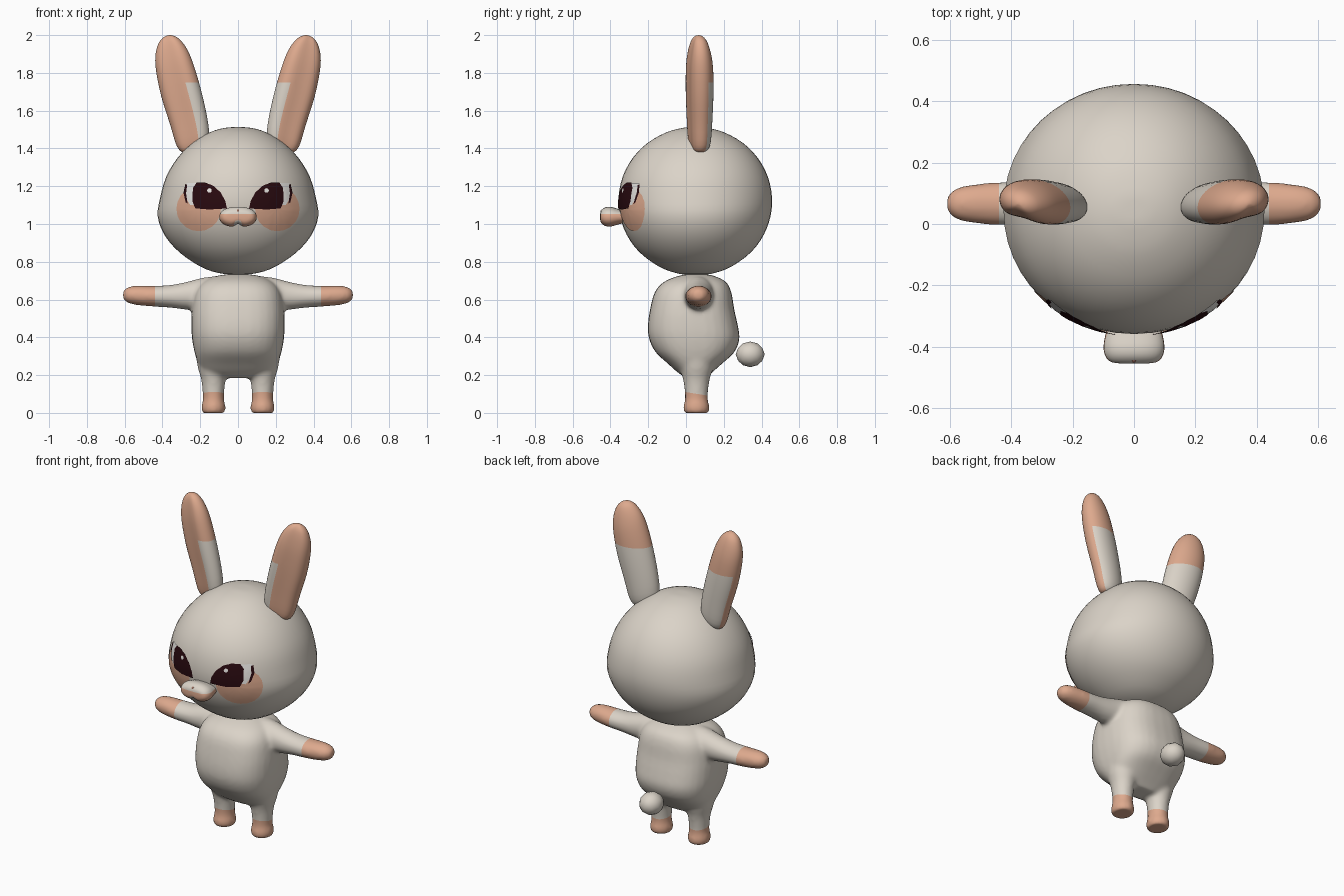
import bpy, bmesh, math
from mathutils import Vector
from mathutils.bvhtree import BVHTree

if "Cube" in bpy.data.objects:
    bpy.data.objects.remove(bpy.data.objects["Cube"])


def material(name, rgb):
    m = bpy.data.materials.new(name)
    m.diffuse_color = (*rgb, 1)
    m.use_nodes = True
    m.node_tree.nodes["Principled BSDF"].inputs["Base Color"].default_value = m.diffuse_color
    return m


CREAM = material("cream fur", (0.71, 0.655, 0.58))
PEACH = material("peach", (0.73, 0.40, 0.27))
DARK = material("dark brown", (0.022, 0.003, 0.005))
WHITE = material("white", (0.85, 0.83, 0.80))
NOSE = material("nose brown", (0.30, 0.14, 0.10))


def spline(rings, sub):
    """Catmull-Rom resampling of rings, each a tuple of vectors."""
    out = []
    for i in range(len(rings) - 1):
        p = [rings[max(0, min(len(rings) - 1, i + k))] for k in (-1, 0, 1, 2)]
        for j in range(sub):
            t = j / sub
            out.append([0.5 * (2 * b + (c - a) * t + (2 * a - 5 * b + 4 * c - d) * t * t
                        + (3 * b - a - 3 * c + d) * t ** 3) for a, b, c, d in zip(*p)])
    return out + [list(rings[-1])]


def loft(bm, rings, n=32, power=2.0, sub=3, dent=0.0, peach_angle=None):
    """Closed skin over rings of (centre, half axis u, half axis v)."""
    rings = spline([tuple(Vector(x) for x in r) for r in rings], sub)
    loops = []
    for c, u, v in rings:
        loop = []
        for k in range(n):
            a = 2 * math.pi * k / n
            cs, sn = math.cos(a), math.sin(a)
            x = math.copysign(abs(cs) ** (2 / power), cs)
            y = math.copysign(abs(sn) ** (2 / power), sn)
            y *= 1 - dent * max(0, math.cos(a - 4.95)) ** 5
            loop.append(bm.verts.new(c + u * x + v * y))
        loops.append(loop)
    for p, q in zip(loops, loops[1:]):
        for k in range(n):
            f = bm.faces.new((p[k], p[(k + 1) % n], q[(k + 1) % n], q[k]))
            if peach_angle is not None:
                a = 2 * math.pi * (k + 0.5) / n
                f.material_index = int(math.cos(a - peach_angle) > 0.34)
    bm.faces.new(loops[0][::-1])
    bm.faces.new(loops[-1])


def cut(bm, co, no):
    bmesh.ops.bisect_plane(bm, geom=bm.verts[:] + bm.edges[:] + bm.faces[:],
                           plane_co=co, plane_no=no)


def finish(name, bm, mats, closed=True):
    if closed:
        bmesh.ops.recalc_face_normals(bm, faces=bm.faces[:])
    me = bpy.data.meshes.new(name)
    bm.to_mesh(me)
    bm.free()
    for m in mats:
        me.materials.append(m)
    me.shade_smooth()
    ob = bpy.data.objects.new(name, me)
    bpy.context.collection.objects.link(ob)
    return ob


# Head: rings of z and half width, round from the side
bm = bmesh.new()
head_rows = [(0.7305, 0.02), (0.742, 0.11), (0.775, 0.20), (0.85, 0.31), (0.94, 0.388),
             (1.04, 0.425), (1.14, 0.412), (1.25, 0.38), (1.35, 0.32), (1.43, 0.24),
             (1.485, 0.15), (1.508, 0.075), (1.513, 0.02)]
loft(bm, [((0, 0.049, z), (w, 0, 0),
           (0, 0.407 * math.sqrt(max(0.003, 1 - ((z - 1.121) / 0.393) ** 2)), 0))
          for z, w in head_rows], n=48, power=2.05)
bmesh.ops.recalc_face_normals(bm, faces=bm.faces[:])
head_tree = BVHTree.FromBMesh(bm)
finish("head", bm, [CREAM])


def patch(name, outline, mat, lift, side):
    """Thin plate laid over the front of the head."""
    pts = []
    for (x0, z0), (x1, z1) in zip(outline, outline[1:] + outline[:1]):
        pts += [(x0 + (x1 - x0) * j / 3, z0 + (z1 - z0) * j / 3) for j in range(3)]
    cx = sum(p[0] for p in pts) / len(pts)
    cz = sum(p[1] for p in pts) / len(pts)
    bm = bmesh.new()

    def drop(x, z):
        loc, nor, _, _ = head_tree.ray_cast(Vector((side * x, -2, z)), Vector((0, 1, 0)))
        return bm.verts.new(loc + nor * lift)

    mid, n, prev = drop(cx, cz), len(pts), None
    for s in (0.25, 0.5, 0.75, 1.0):
        loop = [drop(cx + (x - cx) * s, cz + (z - cz) * s) for x, z in pts]
        for k in range(n):
            j = (k + 1) % n
            bm.faces.new((prev[k], prev[j], loop[j], loop[k]) if prev else (mid, loop[j], loop[k]))
        prev = loop
    bm.normal_update()
    bmesh.ops.reverse_faces(bm, faces=[f for f in bm.faces if f.normal.y > 0])
    finish(name, bm, [mat], closed=False)


def disc(x, z, r, n=14):
    return [(x + r * math.cos(2 * math.pi * k / n), z + r * math.sin(2 * math.pi * k / n))
            for k in range(n)]


# Cheeks and eyes
iris = [(0.058, 1.083), (0.066, 1.122), (0.09, 1.165), (0.13, 1.202), (0.17, 1.217),
        (0.215, 1.217), (0.235, 1.19), (0.238, 1.12), (0.222, 1.083), (0.15, 1.077)]
eye_white = [(0.20, 1.1), (0.25, 1.1), (0.268, 1.13), (0.276, 1.17), (0.268, 1.215), (0.20, 1.215)]
lash = [(0.262, 1.105), (0.273, 1.115), (0.284, 1.165), (0.274, 1.21), (0.264, 1.205), (0.271, 1.165)]
for s, tag in ((-1, "right"), (1, "left")):
    patch("cheek_" + tag, disc(0.207, 1.08, 0.117, 20), PEACH, 0.003, s)
    patch("eye_white_" + tag, eye_white, WHITE, 0.005, s)
    patch("eye_" + tag, iris, DARK, 0.007, s)
    patch("lash_" + tag, lash, DARK, 0.007, s)
    patch("eye_glint_" + tag, disc(0.148, 1.176, 0.012, 8), WHITE, 0.009, s)

# Muzzle: rounded block with two lower lobes
bm = bmesh.new()
loft(bm, [((0, y, 1.037), (w, 0, 0), (0, 0, h)) for y, w, h in
          [(-0.31, 0.08, 0.03), (-0.36, 0.093, 0.043), (-0.40, 0.099, 0.054),
           (-0.43, 0.093, 0.05), (-0.45, 0.073, 0.032), (-0.455, 0.025, 0.012)]], power=2.3)
for v in bm.verts:
    if v.co.z < 1.037:
        v.co.z += 0.018 * math.exp(-(v.co.x / 0.02) ** 2) * (1.037 - v.co.z) / 0.053
cut(bm, (0, 0, 1.052), (0, 0, 1))
for f in bm.faces:
    c = f.calc_center_median()
    f.material_index = int(c.z < 1.052 and (abs(c.x) > 0.015 or c.z > 1.02))
finish("muzzle", bm, [CREAM, PEACH])

# Nose
bm = bmesh.new()
bmesh.ops.create_uvsphere(bm, u_segments=12, v_segments=8, radius=0.011)
bmesh.ops.translate(bm, verts=bm.verts[:], vec=(0, -0.441, 1.067))
finish("nose", bm, [NOSE])

# Ears: rings of centre x, centre z, half width, half depth
ear_rows = [(0.232, 1.385, 0.02, 0.014), (0.234, 1.397, 0.064, 0.045), (0.239, 1.44, 0.09, 0.062),
            (0.262, 1.55, 0.10, 0.070), (0.303, 1.70, 0.106, 0.076), (0.336, 1.83, 0.100, 0.074),
            (0.355, 1.91, 0.085, 0.062), (0.367, 1.965, 0.058, 0.044), (0.372, 1.99, 0.03, 0.024),
            (0.374, 1.998, 0.006, 0.005)]
for s, tag in ((-1, "right"), (1, "left")):
    bm = bmesh.new()
    loft(bm, [((s * x, 0.068, z), (s * w * 0.97, w * 0.14, -w * 0.245), (0, d, 0))
              for x, z, w, d in ear_rows], n=36, dent=0.28, peach_angle=math.radians(320))
    cut(bm, (0, 0, 1.75), (0, 0, 1))
    for f in bm.faces:
        if f.calc_center_median().z > 1.75:
            f.material_index = 1
    finish("ear_" + tag, bm, [CREAM, PEACH])

# Body: torso, arms and legs merged into one smooth skin
bm = bmesh.new()
torso = [(0.185, 0.11, 0.0, 0.11), (0.215, 0.18, -0.045, 0.14), (0.26, 0.21, -0.095, 0.19),
         (0.32, 0.23, -0.16, 0.255), (0.39, 0.243, -0.195, 0.283), (0.46, 0.247, -0.202, 0.275),
         (0.55, 0.243, -0.19, 0.255), (0.64, 0.225, -0.165, 0.24), (0.695, 0.18, -0.115, 0.21),
         (0.728, 0.10, -0.03, 0.14), (0.735, 0.03, 0.03, 0.08)]
loft(bm, [((0, (f + b) / 2, z), (w, 0, 0), (0, (b - f) / 2, 0)) for z, w, f, b in torso], power=2.6)
arm = [(0.06, 0.635, 0.085, 0.095), (0.18, 0.63, 0.082, 0.087), (0.27, 0.62, 0.074, 0.074),
       (0.36, 0.617, 0.07, 0.06), (0.45, 0.618, 0.07, 0.055), (0.53, 0.622, 0.062, 0.052),
       (0.58, 0.624, 0.05, 0.043), (0.605, 0.624, 0.028, 0.025), (0.61, 0.624, 0.008, 0.008)]
leg = [(-0.003, 0.054), (0.008, 0.062), (0.035, 0.064), (0.07, 0.056), (0.12, 0.058),
       (0.18, 0.066), (0.24, 0.083), (0.32, 0.095)]
for s in (-1, 1):
    loft(bm, [((s * x, 0.066, z), (0, w, 0), (0, 0, h)) for x, z, w, h in arm])
    loft(bm, [((s * 0.13, 0.055, z), (r, 0, 0), (0, r * 1.08, 0)) for z, r in leg])
body = finish("body", bm, [CREAM, PEACH])
remesh = body.modifiers.new("merge", 'REMESH')
remesh.mode = 'VOXEL'
remesh.voxel_size = 0.011
relax = body.modifiers.new("relax", 'SMOOTH')
relax.factor, relax.iterations = 0.5, 10
skin = bpy.data.meshes.new_from_object(body.evaluated_get(bpy.context.evaluated_depsgraph_get()))
bpy.data.objects.remove(body)

# Coloured hands and feet on the merged skin
bm = bmesh.new()
bm.from_mesh(skin)
bpy.data.meshes.remove(skin)
for co, no in (((0.44, 0, 0), (1, 0, 0)), ((-0.44, 0, 0), (1, 0, 0)), ((0, 0, 0.11), (0, 0.16, 1))):
    cut(bm, co, no)
for v in bm.verts:
    v.co.z = max(v.co.z, 0)
for f in bm.faces:
    c = f.calc_center_median()
    f.material_index = int(abs(c.x) > 0.44 or c.z + 0.16 * c.y < 0.11)
finish("body", bm, [CREAM, PEACH])

# Tail
bm = bmesh.new()
bmesh.ops.create_icosphere(bm, subdivisions=2, radius=0.07)
for v in bm.verts:
    v.co = (v.co.x, v.co.y * 1.1 + 0.34, v.co.z * 0.97 + 0.31)
finish("tail", bm, [CREAM])
